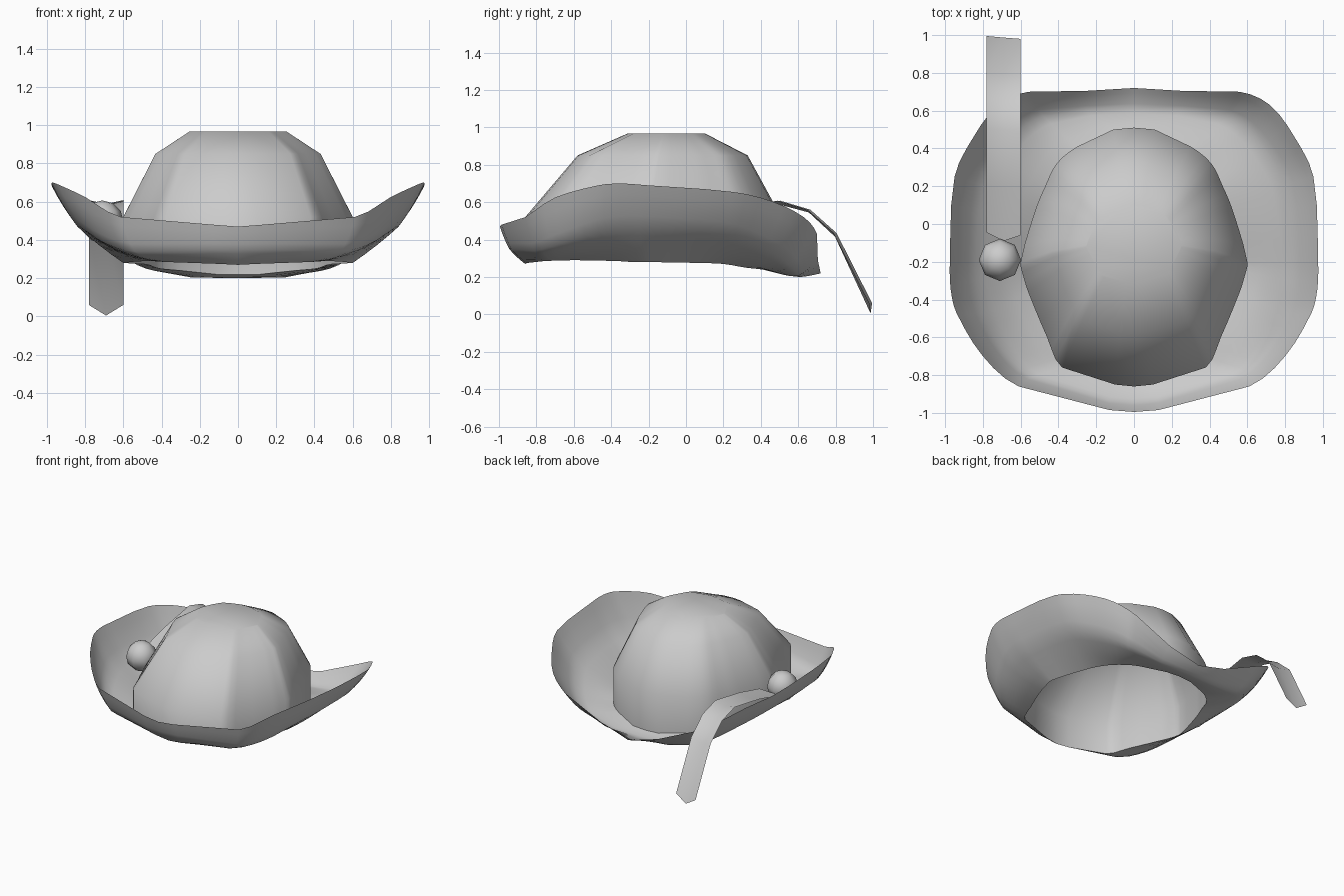
import bpy, bmesh
from mathutils import Vector

if "Cube" in bpy.data.objects:
    bpy.data.objects.remove(bpy.data.objects["Cube"])

# Half outlines, running from back centre round the +x side to front centre
INNER = [(0, .51, .22), (.11, .5, .22), (.3, .41, .24), (.41, .32, .25), (.47, .2, .27),
         (.52, .08, .275), (.6, -.2, .28), (.585, -.28, .28), (.56, -.36, .285),
         (.46, -.6, .29), (.38, -.76, .285), (.1, -.85, .275), (0, -.86, .27)]
MIDDLE = [(0, .61, .20), (.25, .6, .205), (.48, .57, .25), (.6, .5, .31), (.71, .37, .38),
          (.8, .2, .44), (.84, -.2, .47), (.83, -.35, .47), (.8, -.47, .45),
          (.69, -.67, .38), (.54, -.81, .34), (.13, -.935, .35), (0, -.945, .35)]
OUTER = [(0, .72, .22), (.25, .705, .29), (.56, .70, .43), (.72, .63, .52), (.85, .46, .605),
         (.95, .25, .655), (.975, -.2, .69), (.97, -.35, .70), (.94, -.47, .69),
         (.8, -.7, .625), (.61, -.86, .52), (.13, -.985, .48), (0, -.995, .47)]


def rounded(half):
    """Catmull-Rom midpoints round the sides, straight front and back."""
    p = [Vector(q) for q in half]
    out = []
    for i in range(len(p) - 1):
        out.append(p[i])
        if 2 <= i <= 9:
            for t in (1 / 3, 2 / 3):
                a, b, c, d = p[i - 1:i + 3]
                # chord-scaled tangents avoid overshoot with uneven spacing
                seg = (c - b).length
                m0 = (c - a) * seg / ((b - a).length + seg)
                m1 = (d - b) * seg / ((d - c).length + seg)
                out.append(b * (2*t**3 - 3*t*t + 1) + m0 * (t**3 - 2*t*t + t)
                           + c * (3*t*t - 2*t**3) + m1 * (t**3 - t*t))
    return out + [p[-1]]


def full_ring(half):
    pts = rounded(half)
    return pts + [Vector((-p.x, p.y, p.z)) for p in reversed(pts[1:-1])]


def loft(name, rows, closed=True, cap=False, angle=1.0):
    """Skin a list of equally long point rows."""
    bm = bmesh.new()
    grid = [[bm.verts.new(p) for p in row] for row in rows]
    n = len(rows[0])
    for a, b in zip(grid, grid[1:]):
        for i in range(n if closed else n - 1):
            j = (i + 1) % n
            bm.faces.new((a[i], b[i], b[j], a[j]))
    if cap:
        bm.faces.new(grid[-1])
    bmesh.ops.recalc_face_normals(bm, faces=bm.faces)
    mesh = bpy.data.meshes.new(name)
    bm.to_mesh(mesh)
    bm.free()
    obj = bpy.data.objects.new(name, mesh)
    bpy.context.collection.objects.link(obj)
    bpy.ops.object.select_all(action='DESELECT')
    obj.select_set(True)
    bpy.context.view_layer.objects.active = obj
    bpy.ops.object.shade_smooth_by_angle(angle=angle)
    return obj


inner, middle, outer = map(full_ring, (INNER, MIDDLE, OUTER))

# Curled brim: blend of a quadratic and a straight run through the three outlines
rows = []
for k in range(9):
    t = k / 8
    row = []
    for a, b, c in zip(inner, middle, outer):
        quad = a * (2*(t - .5)*(t - 1)) + b * (4*t*(1 - t)) + c * (2*t*(t - .5))
        line = a.lerp(b, 2*t) if t < .5 else b.lerp(c, 2*t - 1)
        row.append(quad.lerp(line, .5))
    rows.append(row)
loft("brim", rows)

# Crown: base outline scaled towards the top (x scale, y scale, y centre, height)
rows = [inner]
for sx, sy, cy, z in [(1, 1, -.175, .52), (.72, .664, -.125, .85), (.42, .3, -.105, .968)]:
    rows.append([Vector((p.x * sx, (p.y + .175) * sy + cy, z)) for p in inner])
loft("crown", rows, cap=True)

# Long trailing feather with a shallow V section (y, z, depth of the V)
path = [(-.05, .49, .02), (.2, .555, .02), (.5, .608, .02), (.66, .56, .015),
        (.8, .435, .02), (.99, .06, .055)]
rows = []
for i, (y, z, drop) in enumerate(path):
    rows.append([Vector((-.78, y + .005, z)),
                 Vector((-.69, y - (.04 if i == 0 else .003), z - drop)),
                 Vector((-.60, y - .01, z))])
loft("feather", rows, closed=False, angle=1.0)

# Round button holding the feather
bpy.ops.mesh.primitive_uv_sphere_add(segments=8, ring_count=6, radius=.112, location=(-.71, -.19, .495))
bpy.context.object.name = "button"
bpy.ops.object.shade_smooth()
